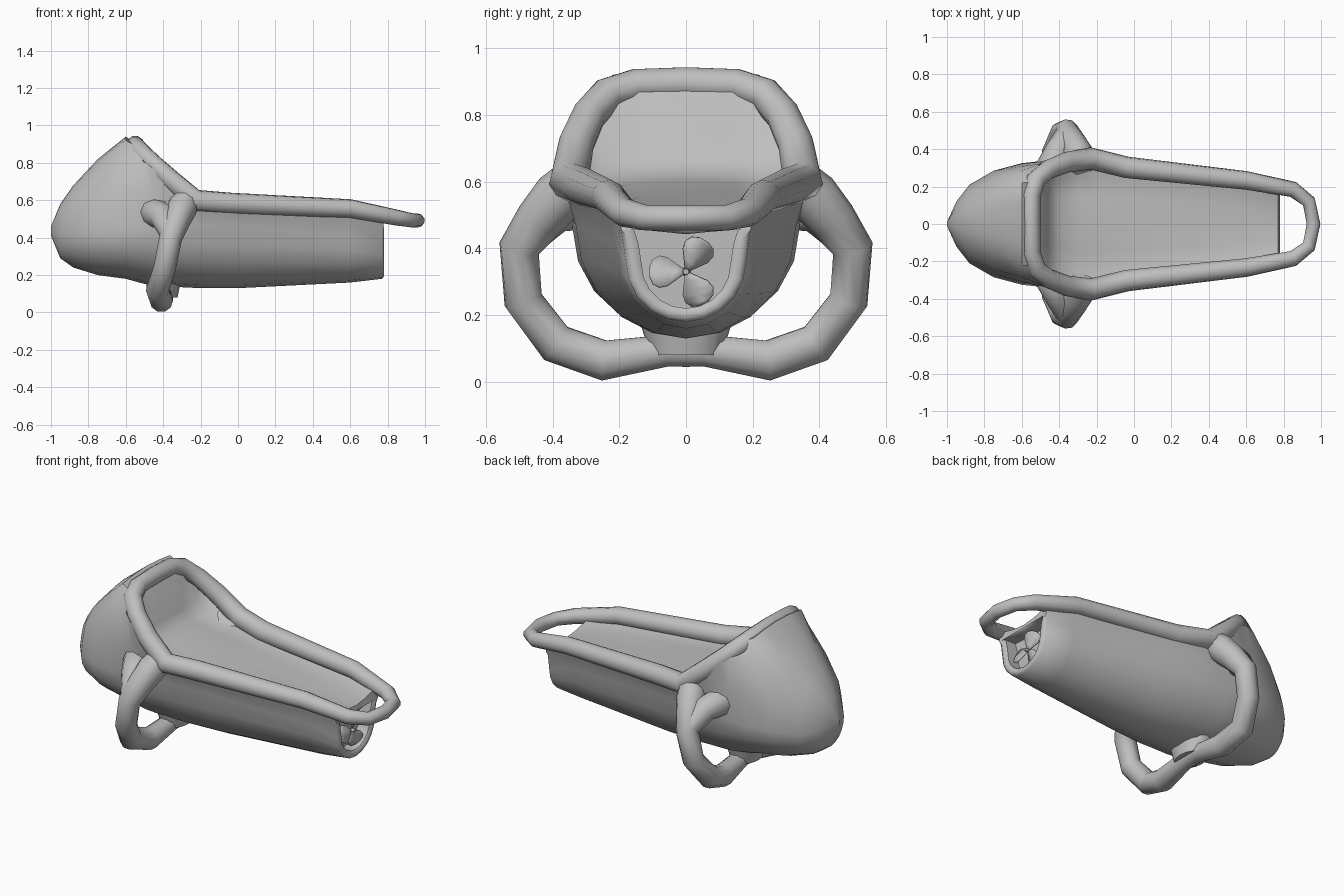
import bpy, bmesh, math
from mathutils import Vector, Matrix

cube = bpy.data.objects.get("Cube")
if cube:
    bpy.data.objects.remove(cube, do_unlink=True)

gray = bpy.data.materials.new("plain gray")
gray.use_nodes = True
gray.diffuse_color = (0.52, 0.52, 0.52, 1)
gray.node_tree.nodes["Principled BSDF"].inputs["Base Color"].default_value = gray.diffuse_color


def add_mesh(name, mesh, angle=50):
    """Link a mesh as a smooth-shaded part that keeps its sharp edges."""
    mesh.materials.clear()
    mesh.materials.append(gray)
    mesh.shade_smooth()
    mesh.set_sharp_from_angle(angle=math.radians(angle))
    obj = bpy.data.objects.new(name, mesh)
    bpy.context.collection.objects.link(obj)
    return obj


def from_bmesh(name, bm, angle=50):
    bmesh.ops.recalc_face_normals(bm, faces=bm.faces[:])
    mesh = bpy.data.meshes.new(name)
    bm.to_mesh(mesh)
    bm.free()
    return add_mesh(name, mesh, angle)


def loft(name, rings):
    """Skin closed rings of equal length and cap both ends."""
    bm = bmesh.new()
    loops = [[bm.verts.new(p) for p in ring] for ring in rings]
    count = len(loops[0])
    for a, b in zip(loops, loops[1:]):
        for i in range(count):
            j = (i + 1) % count
            bm.faces.new((a[i], a[j], b[j], b[i]))
    bm.faces.new(loops[0])
    bm.faces.new(loops[-1])
    return from_bmesh(name, bm)


def tube(name, half_path, cyclic):
    """Mirror a half path (x, y, z, radius) over y and sweep a round bar along it."""
    skip = 1 if cyclic else 0
    mirrored = [(x, -y, z, r) for x, y, z, r in half_path[skip:-1]]
    path = half_path + mirrored[::-1]
    curve = bpy.data.curves.new(name, "CURVE")
    curve.dimensions = "3D"
    curve.bevel_depth = 1
    curve.bevel_resolution = 3
    curve.use_fill_caps = True
    spline = curve.splines.new("POLY")
    spline.points.add(len(path) - 1)
    for point, (x, y, z, r) in zip(spline.points, path):
        point.co = (x, y, z, 1)
        point.radius = r
    spline.use_cyclic_u = cyclic
    helper = bpy.data.objects.new(name + " guide", curve)
    bpy.context.collection.objects.link(helper)
    deps = bpy.context.evaluated_depsgraph_get()
    mesh = bpy.data.meshes.new_from_object(helper.evaluated_get(deps))
    bpy.data.objects.remove(helper, do_unlink=True)
    return add_mesh(name, mesh, 75)


def section(x, bottom, width, side, rim_y, rim_z, edge_y, edge_z, top):
    """Hull section: round keel, flank up to the rim, then the deck or hood."""
    half = []
    for i in range(6):
        a = math.pi / 2 * i / 5
        half.append((width * math.sin(a), side - (side - bottom) * math.cos(a)))
    half.append((width * 0.6 + rim_y * 0.4, side * 0.5 + rim_z * 0.5))
    half += [(rim_y, rim_z), (edge_y, edge_z), (edge_y * 0.5, edge_z * 0.3 + top * 0.7), (0, top)]
    ring = half + [(-y, z) for y, z in half[-2:0:-1]]
    return [Vector((x, y, z)) for y, z in ring]


# Hull: nose dome, hood wall, deck and body
stations = [
    (-1, .41, .01, .43, .01, .45, .005, .46, .46),
    (-.95, .29, .12, .42, .09, .53, .05, .57, .58),
    (-.88, .24, .21, .42, .17, .59, .09, .66, .68),
    (-.75, .2, .285, .43, .24, .69, .14, .79, .82),
    (-.6, .18, .325, .44, .285, .81, .22, .92, .94),
    (-.51, .155, .335, .45, .32, .81, .23, .87, .88),
    (-.46, .145, .34, .46, .345, .775, .25, .67, .67),
    (-.4, .14, .34, .46, .365, .72, .27, .61, .62),
    (-.3, .135, .335, .47, .38, .64, .3, .58, .6),
    (-.2, .13, .33, .47, .38, .6, .3, .57, .58),
    (0, .13, .3, .46, .335, .575, .28, .55, .56),
    (.6, .16, .21, .41, .255, .55, .21, .52, .5),
    (.77, .18, .18, .36, .21, .52, .17, .51, .48),
]
rings = [section(*row) for row in stations]

# Recessed duct at the tail end of the hull
center = Vector((.77, 0, .335))
tail = rings[-1]
for x, scale in ((.78, .92), (.78, .82), (.77, .74), (.7, .74)):
    ring = [center + (p - center) * scale for p in tail]
    rings.append([Vector((x, p.y, min(p.z, .455))) for p in ring])
loft("hull", rings)

# Rim: hood arch, side rails and tail loop in one bar
tube("rim", [
    (-.55, 0, .895, .05), (-.55, .15, .89, .05), (-.525, .235, .862, .052),
    (-.46, .29, .8, .052), (-.36, .33, .71, .055), (-.23, .35, .6, .06),
    (-.04, .303, .583, .058), (.6, .233, .556, .05), (.85, .185, .507, .043),
    (.935, .12, .492, .038), (.96, 0, .492, .038),
], True)

# Handle: ring that hangs from the rim and passes below the hull
tube("handle", [
    (-.27, .31, .62, .07), (-.3, .38, .555, .08), (-.33, .44, .485, .072), (-.36, .5, .4, .062),
    (-.39, .488, .245, .06), (-.43, .39, .115, .063), (-.41, .245, .064, .063),
    (-.4, .06, .093, .05), (-.4, 0, .093, .05),
], False)

# Gussets: blend the handle into the hood sides
tube("handle_gussets", [
    (-.36, .49, .42, .055), (-.4, .4, .51, .07), (-.45, .29, .54, .085), (-.46, 0, .45, .05),
], False)

# Pylon: flared saddle that joins the handle to the keel
bm = bmesh.new()
bmesh.ops.create_cone(bm, cap_ends=True, segments=16, radius1=.09, radius2=.125, depth=.14,
                      matrix=Matrix.Translation((-.4, 0, .15)) @ Matrix.Diagonal((.85, 1.2, 1, 1)))
from_bmesh("pylon", bm)

# Propeller: three twisted rounded blades
bm = bmesh.new()
outline = [(.005, .006), (.03, .024), (.055, .042), (.08, .047), (.1, .036), (.11, .014)]
for k in range(3):
    turn = Matrix.Rotation(math.pi + k * math.tau / 3, 4, "X")
    rows = []
    for reach, wide in outline:
        rows.append([bm.verts.new(Vector((.742, 0, .33)) + turn @ Vector((s * wide * .4, reach, s * wide)))
                     for s in (-1, 0, 1)])
    for a, b in zip(rows, rows[1:]):
        for i in range(2):
            bm.faces.new((a[i], a[i + 1], b[i + 1], b[i]))
blades = from_bmesh("propeller_blades", bm)
solid = blades.modifiers.new("thickness", "SOLIDIFY")
solid.thickness = .008
solid.offset = 0

# Hub and shaft
bm = bmesh.new()
bmesh.ops.create_cone(bm, cap_ends=True, segments=12, radius1=.014, radius2=.009, depth=.07,
                      matrix=Matrix.Translation((.73, 0, .33)) @ Matrix.Rotation(math.pi / 2, 4, "Y"))
from_bmesh("propeller_hub", bm)
